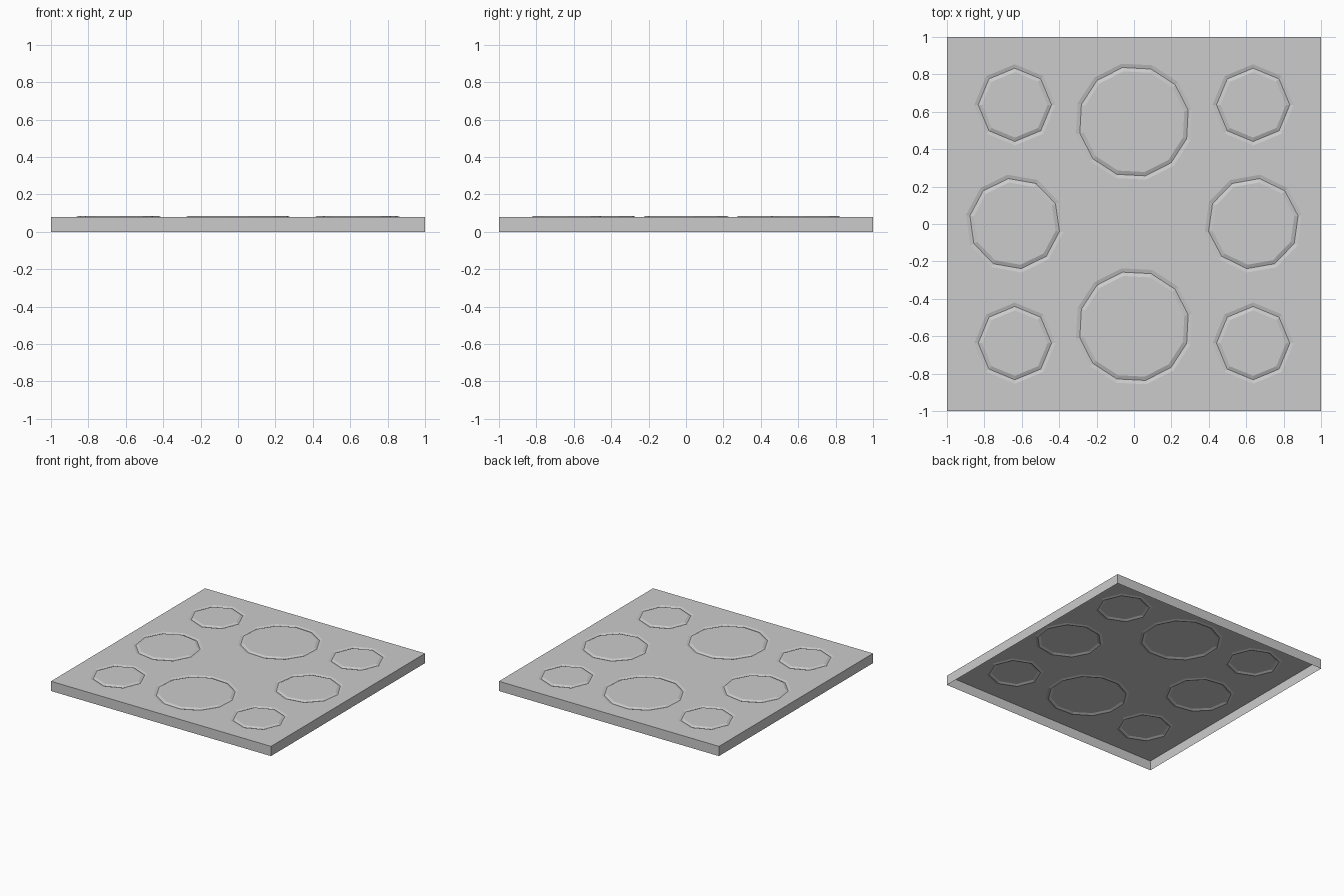
import bpy, bmesh, math
from mathutils import Vector

if "Cube" in bpy.data.objects:
    bpy.data.objects.remove(bpy.data.objects["Cube"])

TOP, GROOVE, PAD = 0.08, 0.074, 0.083   # plate top, groove bottom, pad top
BAND = 0.021                            # width of each sloping band

grey = bpy.data.materials.new("light grey")
grey.diffuse_color = (0.6, 0.6, 0.6, 1)
grey.use_nodes = True
grey.node_tree.nodes["Principled BSDF"].inputs["Base Color"].default_value = grey.diffuse_color

# centre x, centre y, groove radius, sides, first angle in degrees, step sign
STUDS = [(0, s * 0.547, 0.296, 12, 12, 1) for s in (1, -1)]
STUDS += [(s * 0.638, 0.002, 0.243, 10, 26 if s < 0 else 154, -s) for s in (1, -1)]
STUDS += [(sx * 0.637, sy * 0.637, 0.196, 8, 0, 1) for sx in (1, -1) for sy in (1, -1)]


def ring(bm, stud, offset, z):
    x, y, r, n, start, sign = stud
    pts = []
    for i in range(n):
        a = math.radians(start) + sign * i * math.tau / n
        pts.append((x + (r + offset) * math.cos(a), y + (r + offset) * math.sin(a), z))
    if sign < 0:
        pts.reverse()
    return [bm.verts.new(p) for p in pts]


def bridge(bm, lower, upper):
    n = len(lower)
    for i in range(n):
        j = (i + 1) % n
        bm.faces.new((lower[i], lower[j], upper[j], upper[i]))


def finish(bm, name):
    mesh = bpy.data.meshes.new(name)
    bm.to_mesh(mesh)
    bm.free()
    mesh.materials.append(grey)
    bpy.context.collection.objects.link(bpy.data.objects.new(name, mesh))


# Plate: top sheet with polygonal openings and four side walls, open below
bm = bmesh.new()
corners = [(-1, -1), (1, -1), (1, 1), (-1, 1)]
outline = [bm.verts.new((x, y, TOP)) for x, y in corners]
edges = []
for loop in [outline] + [ring(bm, s, BAND, TOP) for s in STUDS]:
    edges += [bm.edges.new((loop[i - 1], loop[i])) for i in range(len(loop))]
bmesh.ops.triangle_fill(bm, edges=edges, use_beauty=True, normal=Vector((0, 0, 1)))
for f in bm.faces:
    f.normal_update()
    if f.normal.z < 0:
        f.normal_flip()
bmesh.ops.dissolve_limit(bm, angle_limit=0.01, verts=bm.verts[:], edges=bm.edges[:])
outline = [min(bm.verts, key=lambda v: (v.co - Vector((x, y, TOP))).length) for x, y in corners]
base = [bm.verts.new((x, y, 0)) for x, y in corners]
bridge(bm, base, outline)
finish(bm, "plate")

# Pads: a band sloping into the groove, a band rising out, and a flat top
for k, s in enumerate(STUDS):
    bm = bmesh.new()
    outer, valley, rim = ring(bm, s, BAND, TOP), ring(bm, s, 0, GROOVE), ring(bm, s, -BAND, PAD)
    bridge(bm, outer, valley)
    bridge(bm, valley, rim)
    bm.faces.new(rim)
    finish(bm, f"round_pad_{k + 1}")
